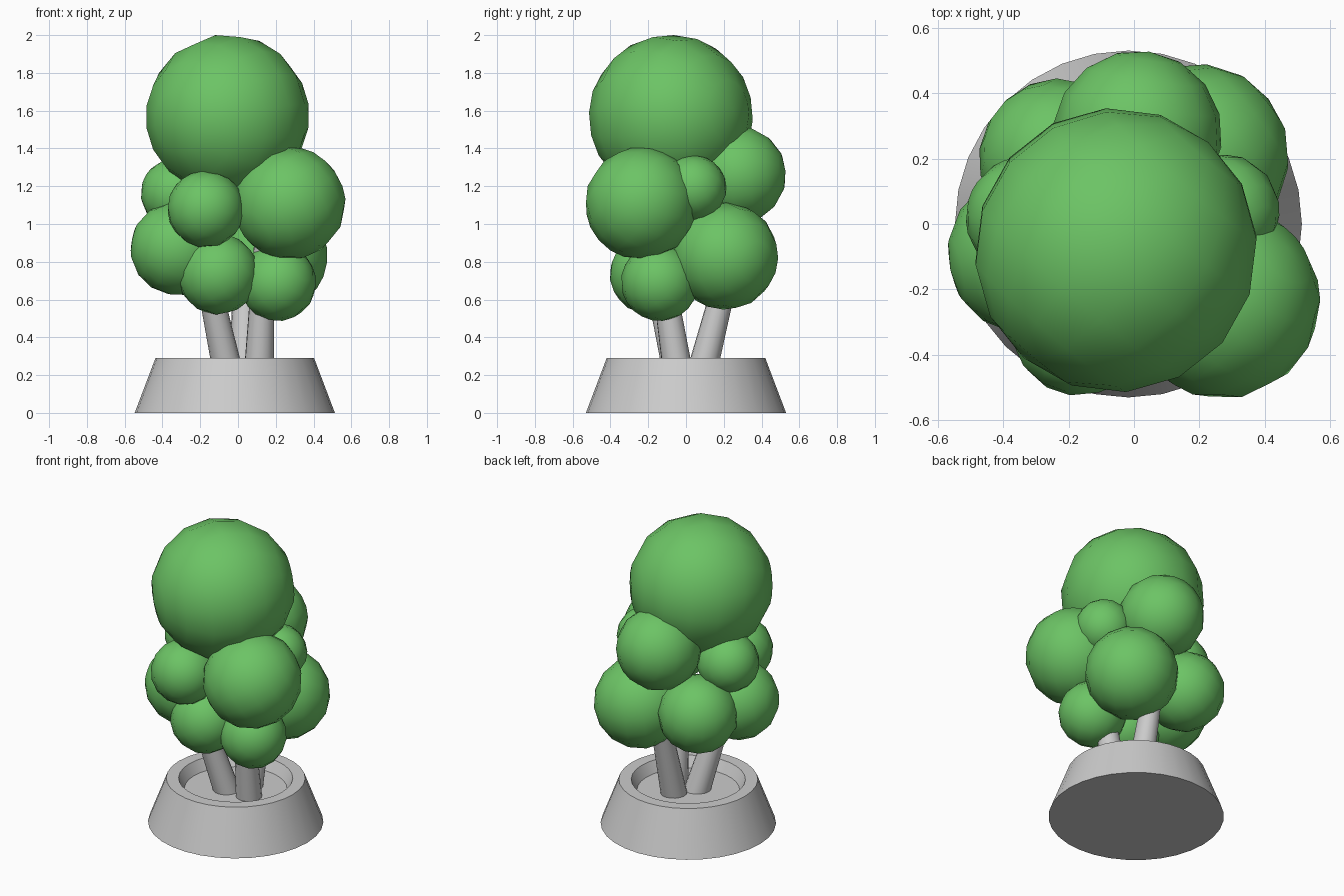
import bpy, bmesh, math, random
from mathutils import Vector, Euler

if "Cube" in bpy.data.objects:
    bpy.data.objects.remove(bpy.data.objects["Cube"])

random.seed(4)
green = bpy.data.materials.new("leaf_green")
green.diffuse_color = (0.15, 0.55, 0.13, 1)
green.use_nodes = True
green.node_tree.nodes["Principled BSDF"].inputs["Base Color"].default_value = green.diffuse_color


def finish(name, bm, material=None, angle=40):
    bmesh.ops.recalc_face_normals(bm, faces=bm.faces)
    mesh = bpy.data.meshes.new(name)
    bm.to_mesh(mesh)
    bm.free()
    obj = bpy.data.objects.new(name, mesh)
    bpy.context.collection.objects.link(obj)
    if material:
        mesh.materials.append(material)
    bpy.ops.object.select_all(action='DESELECT')
    obj.select_set(True)
    bpy.context.view_layer.objects.active = obj
    bpy.ops.object.shade_smooth_by_angle(angle=math.radians(angle))
    return obj


# Pot: lathed profile with a rim and a recessed soil surface
def pot(centre_x, sides=32):
    bm = bmesh.new()
    rings = []
    for r, z in [(0.53, 0), (0.42, 0.29), (0.345, 0.29), (0.31, 0.22)]:
        rings.append([bm.verts.new((centre_x + r * math.cos(2 * math.pi * i / sides),
                                    r * math.sin(2 * math.pi * i / sides), z))
                      for i in range(sides)])
    for a, b in zip(rings, rings[1:]):
        for i in range(sides):
            j = (i + 1) % sides
            bm.faces.new((a[i], a[j], b[j], b[i]))
    bm.faces.new(rings[0])
    bm.faces.new(rings[-1])
    return finish("pot", bm)


pot(-0.017)


# Trunks: tapered cylinders leaning outwards into the foliage
def trunk(name, start, end, r1=0.08, r2=0.055):
    bm = bmesh.new()
    a, b = Vector(start), Vector(end)
    bmesh.ops.create_cone(bm, cap_ends=True, segments=16, radius1=r1, radius2=r2,
                          depth=(b - a).length)
    bmesh.ops.rotate(bm, verts=bm.verts,
                     matrix=(b - a).to_track_quat('Z', 'Y').to_matrix())
    bmesh.ops.translate(bm, verts=bm.verts, vec=(a + b) / 2)
    finish(name, bm)


trunk("trunk_left", (-0.05, -0.04, 0.2), (-0.20, -0.20, 0.9))
trunk("trunk_right", (0.11, -0.04, 0.2), (0.14, -0.15, 0.9))
trunk("trunk_back", (0.03, 0.08, 0.2), (0.04, 0.26, 0.9))

# Foliage: overlapping low-poly balls, each turned differently
balls = {
    "crown": (-0.055, -0.08, 1.57, 0.435),
    "right_front": (0.27, -0.235, 1.11, 0.30),
    "front_small": (-0.17, -0.32, 1.08, 0.205),
    "left": (-0.32, -0.09, 0.87, 0.25),
    "front_low": (-0.105, -0.19, 0.735, 0.215),
    "right_low": (0.21, -0.14, 0.69, 0.205),
    "right_back": (0.19, 0.205, 0.83, 0.285),
    "back_upper": (0.01, 0.27, 1.26, 0.26),
    "right_small": (0.27, 0.04, 1.19, 0.175),
    "left_upper": (-0.325, 0.02, 1.16, 0.19),
    "back_left": (-0.23, 0.20, 0.86, 0.245),
}
for name, (x, y, z, r) in balls.items():
    bm = bmesh.new()
    bmesh.ops.create_uvsphere(bm, u_segments=16, v_segments=8, radius=r)
    turn = Euler([random.uniform(-math.pi, math.pi) for _ in range(3)])
    bmesh.ops.rotate(bm, verts=bm.verts, matrix=turn.to_matrix())
    bmesh.ops.translate(bm, verts=bm.verts, vec=(x, y, z))
    finish("foliage_" + name, bm, green, 60)
